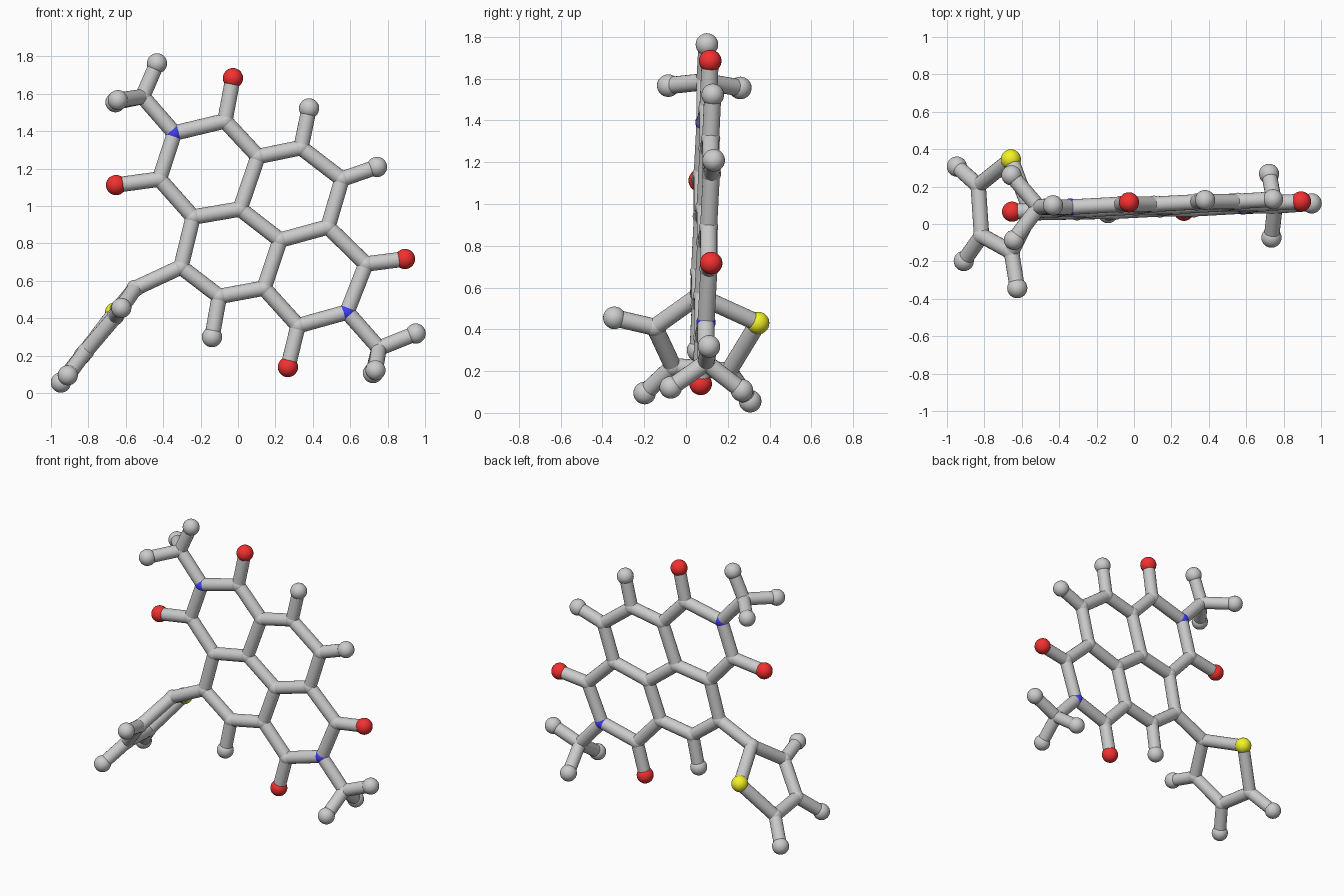
import bpy, bmesh
from mathutils import Vector, Matrix

if "Cube" in bpy.data.objects:
    bpy.data.objects.remove(bpy.data.objects["Cube"])

BOND_R, JOINT_R, BALL_R = 0.041, 0.046, 0.054


def flat(x, z):
    # point on the slightly tilted plane of the fused rings
    return Vector((x, 0.053 + 0.045 * x + 0.038 * z, z))


# Fused ring atoms
P = {
    "N1": flat(-.34, 1.39), "C1": flat(-.07, 1.455), "C2": flat(.107, 1.265),
    "C3": flat(.011, .984), "C4": flat(-.24, .941), "C5": flat(-.42, 1.144),
    "C6": flat(.337, 1.312), "C7": flat(.556, 1.144), "C8": flat(.481, .888),
    "C9": flat(.225, .818), "C10": flat(.139, .561), "C11": flat(-.10, .517),
    "C12": flat(-.305, .674), "C13": flat(.684, .69), "N2": flat(.583, .433),
    "C14": flat(.321, .36),
    "O1": flat(-.027, 1.684), "O2": flat(-.652, 1.112),
    "O3": flat(.893, .717), "O4": flat(.267, .139),
    "H1": flat(.38, 1.522), "H2": flat(.743, 1.209), "H3": flat(-.139, .299),
    # Methyl groups
    "M1": flat(-.51, 1.585), "M1a": Vector((-.433, .10, 1.763)),
    "M1b": Vector((-.642, -.085, 1.566)), "M1c": Vector((-.655, .26, 1.555)),
    "M2": flat(.754, .24), "M2a": Vector((.95, .11, .318)),
    "M2b": Vector((.735, -.073, .122)), "M2c": Vector((.722, .268, .107)),
    # Five-sided sulphur ring
    "T1": Vector((-.55, .06, .56)), "S": Vector((-.658, .345, .43)),
    "T2": Vector((-.655, -.15, .41)), "T3": Vector((-.815, -.062, .222)),
    "T4": Vector((-.833, .205, .20)),
    "T2h": Vector((-.624, -.343, .455)), "T3h": Vector((-.91, -.198, .095)),
    "T4h": Vector((-.947, .307, .056)),
}


def finish(bm, name, color=None):
    me = bpy.data.meshes.new(name)
    for f in bm.faces:
        f.smooth = len(f.verts) <= 4
    bm.to_mesh(me)
    bm.free()
    ob = bpy.data.objects.new(name, me)
    bpy.context.collection.objects.link(ob)
    if color:
        mat = bpy.data.materials.new(name)
        mat.diffuse_color = color
        mat.use_nodes = True
        mat.node_tree.nodes["Principled BSDF"].inputs["Base Color"].default_value = mat.diffuse_color
        me.materials.append(mat)


def balls(name, atoms, r, color=None):
    bm = bmesh.new()
    for a in atoms.split():
        bmesh.ops.create_uvsphere(bm, u_segments=24, v_segments=14, radius=r,
                                  matrix=Matrix.Translation(P[a]))
    finish(bm, name, color)


def bonds(name, paths):
    # each path is a dash-separated chain of atoms
    bm = bmesh.new()
    for path in paths.split():
        chain = path.split("-")
        for a, b in zip(chain, chain[1:]):
            d = P[b] - P[a]
            m = Matrix.Translation((P[a] + P[b]) / 2) @ d.to_track_quat("Z", "Y").to_matrix().to_4x4()
            bmesh.ops.create_cone(bm, cap_ends=True, segments=20, radius1=BOND_R,
                                  radius2=BOND_R, depth=d.length, matrix=m)
    finish(bm, name)


# Sticks
bonds("fused_ring_bonds",
      "N1-C1-C2-C3-C4-C5-N1 C2-C6-C7-C8-C9-C3 C9-C10-C11-C12-C4 C8-C13-N2-C14-C10")
bonds("side_bonds", "C1-O1 C5-O2 C13-O3 C14-O4 C6-H1 C7-H2 C11-H3")
bonds("methyl_bonds", "N1-M1-M1a M1-M1b M1-M1c N2-M2-M2a M2-M2b M2-M2c")
bonds("sulphur_ring_bonds", "C12-T1-S-T4-T3-T2-T1 T2-T2h T3-T3h T4-T4h")

# Joints, end balls and coloured atoms
balls("carbon_joints", " ".join(f"C{i}" for i in range(1, 15)) + " M1 M2 T1 T2 T3 T4", JOINT_R)
balls("hydrogen_balls", "H1 H2 H3 M1a M1b M1c M2a M2b M2c T2h T3h T4h", BALL_R)
balls("nitrogen_joints", "N1 N2", JOINT_R, (0.05, 0.05, 0.9, 1))
balls("oxygen_balls", "O1 O2 O3 O4", BALL_R, (0.9, 0.03, 0.03, 1))
balls("sulphur_ball", "S", BALL_R, (0.9, 0.9, 0.02, 1))
